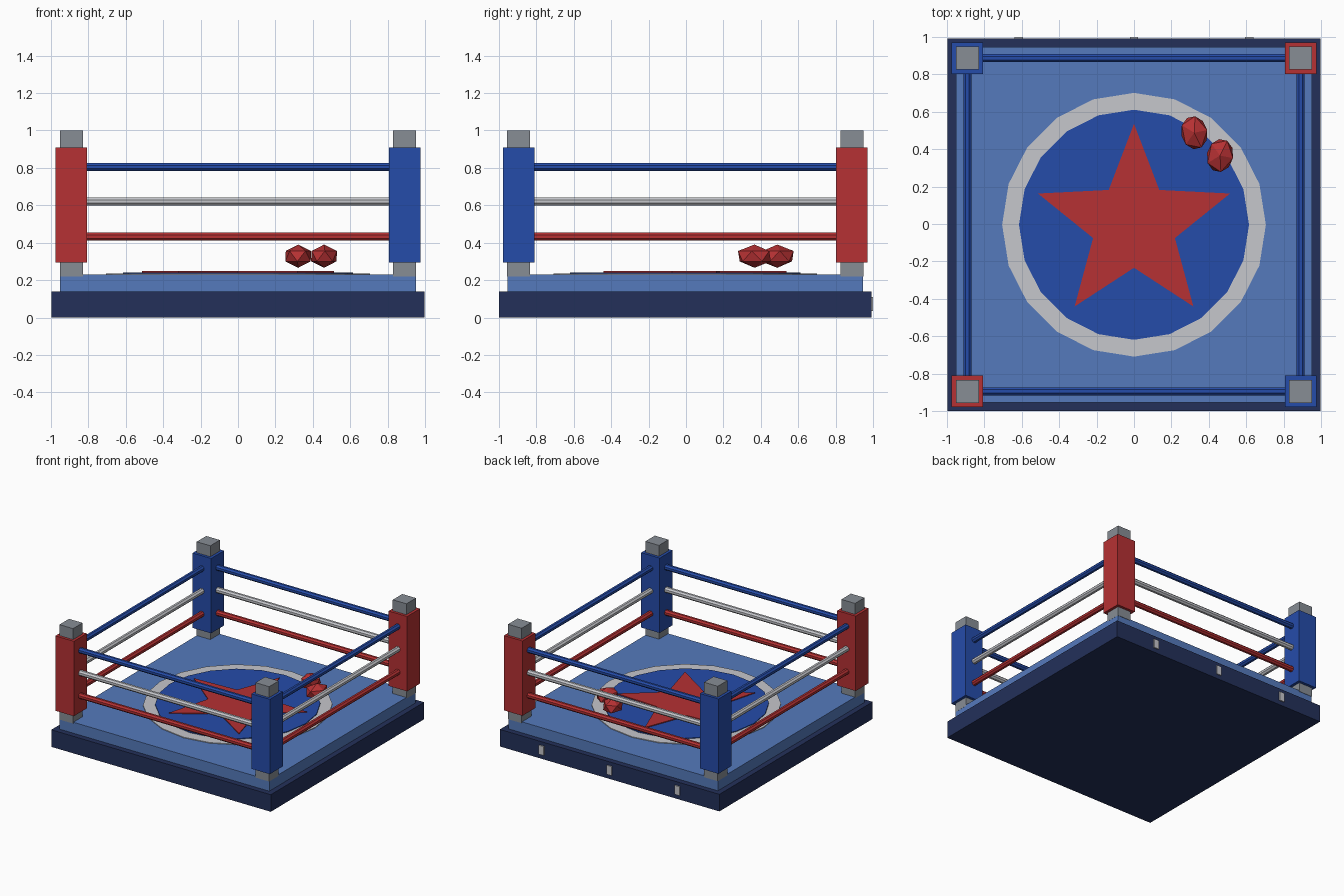
import bpy
import bmesh
from math import sin, cos, pi
from mathutils import Matrix

default = bpy.data.objects.get("Cube")
if default:
    bpy.data.objects.remove(default, do_unlink=True)


def material(name, rgb):
    linear = [((c / 255 + 0.055) / 1.055) ** 2.4 for c in rgb]
    mat = bpy.data.materials.new(name)
    mat.use_nodes = True
    mat.diffuse_color = (*linear, 1)
    mat.node_tree.nodes["Principled BSDF"].inputs["Base Color"].default_value = (*linear, 1)
    return mat


RED = material("red", (182, 49, 51))
BLUE = material("blue", (37, 76, 170))
CANVAS = material("canvas blue", (85, 122, 188))
WHITE = material("off white", (198, 199, 204))
GREY = material("steel grey", (135, 141, 149))
NAVY = material("navy", (35, 48, 90))

MID_Y = -0.004  # ring centre, balancing the plates on the back


def finish(name, bm, mat):
    bmesh.ops.recalc_face_normals(bm, faces=bm.faces)
    mesh = bpy.data.meshes.new(name)
    bm.to_mesh(mesh)
    bm.free()
    mesh.materials.append(mat)
    obj = bpy.data.objects.new(name, mesh)
    bpy.context.scene.collection.objects.link(obj)
    return obj


def box(name, x, y, z0, z1, width, depth, mat):
    bm = bmesh.new()
    place = Matrix.Translation((x, y, (z0 + z1) / 2)) @ Matrix.Diagonal((width, depth, z1 - z0, 1))
    bmesh.ops.create_cube(bm, size=1, matrix=place)
    return finish(name, bm, mat)


def slab(name, outline, z0, z1, mat):
    """Flat plate extruded upward from a 2D outline."""
    bm = bmesh.new()
    face = bm.faces.new([bm.verts.new((x, y + MID_Y, z0)) for x, y in outline])
    grown = bmesh.ops.extrude_face_region(bm, geom=[face])["geom"]
    verts = [v for v in grown if isinstance(v, bmesh.types.BMVert)]
    bmesh.ops.translate(bm, verts=verts, vec=(0, 0, z1 - z0))
    return finish(name, bm, mat)


def polar(count, radii):
    """Points around the centre, cycling through the radii, first one at the back."""
    return [(radii[i % len(radii)] * sin(2 * pi * i / count),
             radii[i % len(radii)] * cos(2 * pi * i / count)) for i in range(count)]


def rope(name, x, y, z, axis, mat):
    bm = bmesh.new()
    turn = Matrix.Rotation(pi / 2, 4, "Y" if axis == "x" else "X")
    place = Matrix.Translation((x, y, z)) @ turn @ Matrix.Rotation(pi / 8, 4, "Z")
    bmesh.ops.create_cone(bm, cap_ends=True, segments=8, radius1=0.0233,
                          radius2=0.0233, depth=1.7, matrix=place)
    return finish(name, bm, mat)


def glove(name, x, y, turn):
    bm = bmesh.new()
    place = (Matrix.Translation((x, y, 0.328)) @ Matrix.Rotation(turn, 4, "Z")
             @ Matrix.Diagonal((0.079, 0.1, 0.062, 1)))
    bmesh.ops.create_icosphere(bm, subdivisions=1, radius=1, matrix=place)
    return finish(name, bm, RED)


# Platform
box("base", 0, MID_Y, 0, 0.14, 1.995, 1.99, NAVY)
box("canvas_floor", 0, MID_Y, 0.14, 0.23, 1.905, 1.9, CANVAS)

# Painted floor emblem, in thin layers
slab("outer_disc", polar(20, [0.705]), 0.229, 0.236, WHITE)
slab("inner_disc", polar(20, [0.615]), 0.235, 0.242, BLUE)
slab("floor_star", polar(10, [0.54, 0.23]), 0.241, 0.249, RED)

# Corner posts with pads, coloured in diagonal pairs
CORNER = 0.891
for sx, side in ((-1, "right"), (1, "left")):
    for sy, end in ((-1, "front"), (1, "back")):
        x, y = sx * CORNER, sy * CORNER + MID_Y
        box(f"{end}_{side}_post", x, y, 0.22, 1.0, 0.124, 0.124, GREY)
        box(f"{end}_{side}_pad", x, y, 0.295, 0.91, 0.168, 0.168, RED if sx == sy else BLUE)

# Three ropes along each side
for level, z, mat in (("lower", 0.432, RED), ("middle", 0.62, WHITE), ("upper", 0.805, BLUE)):
    for s, end, side in ((-1, "front", "right"), (1, "back", "left")):
        rope(f"{level}_{end}_rope", 0, s * CORNER + MID_Y, z, "x", mat)
        rope(f"{level}_{side}_rope", s * CORNER, MID_Y, z, "y", mat)

# Pair of gloves
glove("first_glove", 0.322, 0.488, 0.2)
glove("second_glove", 0.46, 0.366, -0.2)

# Small plates on the back of the base
for x, side in ((-0.617, "right"), (0, "middle"), (0.617, "left")):
    box(f"{side}_back_plate", x, 0.9955, 0.036, 0.11, 0.045, 0.009, WHITE)
